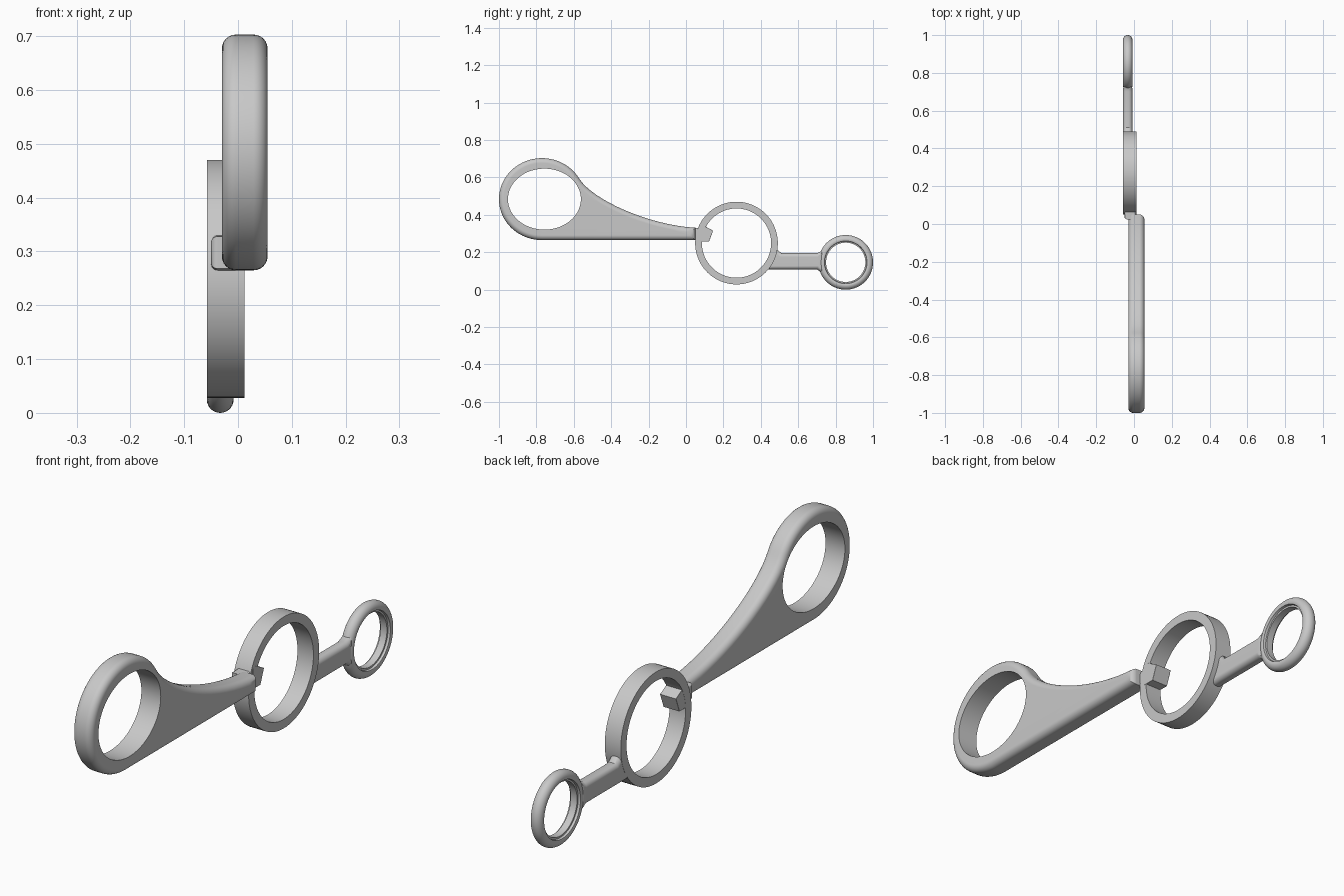
import bpy, bmesh, math
from mathutils import Vector

cube = bpy.data.objects.get("Cube")
if cube:
    bpy.data.objects.remove(cube, do_unlink=True)

grey = bpy.data.materials.new("plain grey")
grey.use_nodes = True
colour = (0.58, 0.58, 0.58, 1)
grey.diffuse_color = colour
grey.node_tree.nodes["Principled BSDF"].inputs["Base Color"].default_value = colour


def add(name, bm):
    bmesh.ops.recalc_face_normals(bm, faces=bm.faces)
    mesh = bpy.data.meshes.new(name)
    bm.to_mesh(mesh)
    bm.free()
    mesh.materials.append(grey)
    ob = bpy.data.objects.new(name, mesh)
    bpy.context.collection.objects.link(ob)
    bpy.ops.object.select_all(action='DESELECT')
    ob.select_set(True)
    bpy.context.view_layer.objects.active = ob
    bpy.ops.object.shade_smooth_by_angle(angle=math.radians(32))
    mod = ob.modifiers.new("even shading", 'WEIGHTED_NORMAL')
    mod.keep_sharp = True


def inset(outline, distance):
    """Move a counter-clockwise outline inwards, with mitred corners."""
    pts = [Vector(p) for p in outline]
    result = []
    for i, p in enumerate(pts):
        d1 = (p - pts[i - 1]).normalized()
        d2 = (pts[(i + 1) % len(pts)] - p).normalized()
        n1, n2 = Vector((-d1.y, d1.x)), Vector((-d2.y, d2.x))
        result.append(p + (n1 + n2) * distance / (1 + n1.dot(n2)))
    return result


def ring_of_verts(bm, outline, x):
    return [bm.verts.new((x, y, z)) for y, z in outline]


def strip(bm, a, b):
    for i in range(len(a)):
        j = (i + 1) % len(a)
        bm.faces.new((a[i], a[j], b[j], b[i]))


def plate(name, outline, x0, x1, rounding, hole=None, segments=6):
    """Side outline in (y, z), thickness along x, rounded outer rims."""
    bm = bmesh.new()
    rows = []
    for side, base in ((1, x0), (-1, x1)):
        half = []
        for k in range(segments + 1):
            a = math.pi / 2 * k / segments
            shape = inset(outline, rounding * (1 - math.sin(a)))
            half.append(ring_of_verts(bm, shape, base + side * rounding * (1 - math.cos(a))))
        rows += half if side == 1 else half[::-1]
    for a, b in zip(rows, rows[1:]):
        strip(bm, a, b)
    caps = [[rows[0]], [rows[-1]]]
    if hole:
        inner = [ring_of_verts(bm, hole, x) for x in (x0, x1)]
        strip(bm, *inner)
        for cap, loop in zip(caps, inner):
            cap.append(loop)
    for cap in caps:
        edges = [bm.edges.get((loop[i - 1], loop[i])) for loop in cap for i in range(len(loop))]
        bmesh.ops.triangle_fill(bm, use_beauty=True, edges=edges, normal=(1, 0, 0))
    add(name, bm)


def lathe(name, profile, y, z, steps=96):
    """Closed (x, radius) section turned about a sideways axis."""
    bm = bmesh.new()
    rows = []
    for i in range(steps):
        a = math.tau * i / steps
        rows.append([bm.verts.new((x, y + r * math.cos(a), z + r * math.sin(a)))
                     for x, r in profile])
    for i in range(steps):
        strip(bm, rows[i - 1], rows[i])
    add(name, bm)


def ellipse(cy, cz, ry, rz, start, end, steps):
    angles = [math.radians(start + (end - start) * i / steps) for i in range(steps + 1)]
    return [(cy + ry * math.cos(a), cz + rz * math.sin(a)) for a in angles]


def bezier(a, b, c, d, steps=16):
    a, b, c, d = map(Vector, (a, b, c, d))
    ts = [i / steps for i in range(steps)]
    return [tuple(a * (1 - t)**3 + b * 3 * t * (1 - t)**2
                  + c * 3 * t * t * (1 - t) + d * t**3) for t in ts]


# Finger handle: loop flowing into a tapering web, with an oval hole
loop = ellipse(-0.77, 0.484, 0.23, 0.219, 30, 270, 64)
top_edge = bezier((0.05, 0.331), (-0.2, 0.345), (-0.5, 0.48), loop[0])
plate("finger_handle", loop + [(0.05, 0.265)] + top_edge, -0.03, 0.055, 0.026,
      hole=ellipse(-0.757, 0.484, 0.195, 0.163, 0, 360, 80)[:-1])

# Flat-sided middle ring
lathe("middle_ring", [(-0.058, 0.185), (-0.058, 0.221), (0.012, 0.221), (0.012, 0.185)],
      0.27, 0.249)

# Short neck between the handle and the middle ring
plate("neck", [(0.025, 0.268), (0.075, 0.262), (0.075, 0.33), (0.025, 0.328)],
      -0.05, 0.0115, 0.012)

# Angular peg inside the middle ring
plate("ring_peg", [(0.075, 0.257), (0.123, 0.257), (0.145, 0.315),
                   (0.096, 0.342), (0.075, 0.335)], -0.0575, 0.0125, 0.0005, segments=1)

# Rounded arm, flared where it meets each ring
plate("rear_arm", [(0.43, 0.108), (0.7, 0.108), (0.735, 0.085), (0.735, 0.212),
                   (0.7, 0.195), (0.51, 0.195), (0.49, 0.212), (0.46, 0.215)],
      -0.0575, -0.0085, 0.02)

# Small end ring: round rim with a thin inner lip
rim = [(-0.033 + 0.025 * math.cos(a), 0.121 + 0.025 * math.sin(a))
       for a in (math.pi * i / 14 for i in range(15))]
lip = [(-0.056, 0.114), (-0.047, 0.112), (-0.047, 0.105),
       (-0.019, 0.105), (-0.019, 0.112), (-0.01, 0.114)]
lathe("end_ring", rim + lip, 0.854, 0.146)
